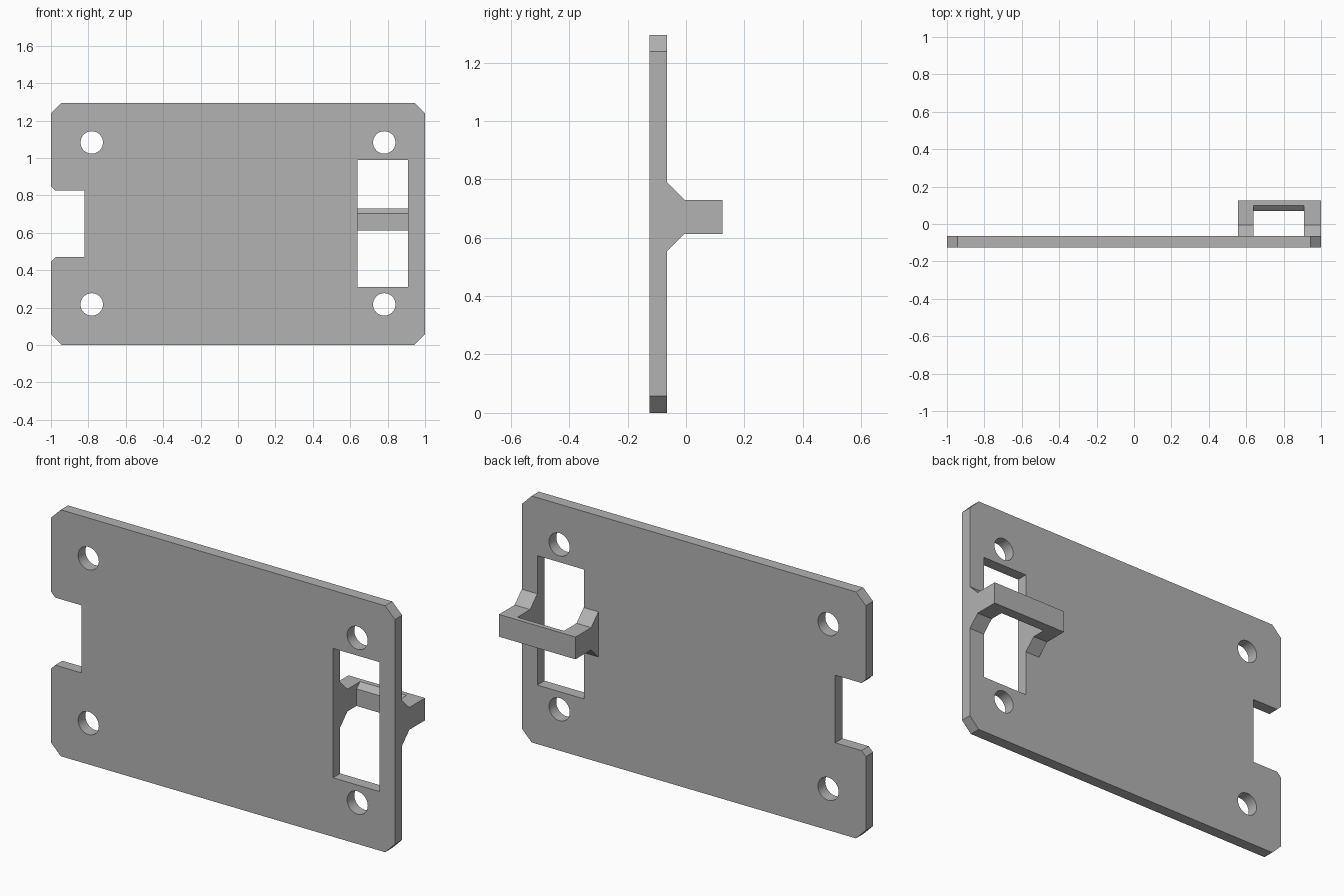
import bpy
import bmesh
from math import cos, sin, tau
from mathutils import Vector

cube = bpy.data.objects.get("Cube")
if cube:
    bpy.data.objects.remove(cube, do_unlink=True)

grey = bpy.data.materials.new("plain grey")
grey.use_nodes = True
grey.diffuse_color = (0.45, 0.45, 0.45, 1)
grey.node_tree.nodes["Principled BSDF"].inputs["Base Color"].default_value = grey.diffuse_color


def extrude_profile(name, loops, place, offset):
    """Fill closed loops (outline first, then holes) and extrude them."""
    bm = bmesh.new()
    edges = []
    for loop in loops:
        verts = [bm.verts.new(place(a, b)) for a, b in loop]
        edges += [bm.edges.new((v, verts[i - 1])) for i, v in enumerate(verts)]
    if len(loops) == 1:
        bm.faces.new(verts)
    else:
        bmesh.ops.triangle_fill(bm, edges=edges, use_beauty=True)
    result = bmesh.ops.extrude_face_region(bm, geom=bm.faces[:], use_keep_orig=True)
    moved = [g for g in result["geom"] if isinstance(g, bmesh.types.BMVert)]
    bmesh.ops.translate(bm, verts=moved, vec=Vector(offset))
    bmesh.ops.recalc_face_normals(bm, faces=bm.faces[:])
    mesh = bpy.data.meshes.new(name)
    bm.to_mesh(mesh)
    bm.free()
    mesh.materials.append(grey)
    obj = bpy.data.objects.new(name, mesh)
    bpy.context.collection.objects.link(obj)
    return obj


def circle(x, z, r, n=48):
    return [(x + r * cos(tau * i / n), z + r * sin(tau * i / n)) for i in range(n)]


FRONT, BACK, REAR = -0.125, -0.065, 0.125
HEIGHT, CUT = 1.295, 0.057

# Plate: clipped corners, side notch, window and four screw holes
outline = [
    (-1 + CUT, 0), (1 - CUT, 0), (1, CUT), (1, HEIGHT - CUT),
    (1 - CUT, HEIGHT), (-1 + CUT, HEIGHT), (-1, HEIGHT - CUT),
    (-1, 0.85), (-0.975, 0.825), (-0.822, 0.825),
    (-0.822, 0.47), (-0.975, 0.47), (-1, 0.445), (-1, CUT),
]
window = [(0.64, 0.31), (0.91, 0.31), (0.91, 0.99), (0.64, 0.99)]
holes = [circle(x, z, 0.06) for x in (-0.782, 0.782) for z in (0.217, 1.083)]
plate = extrude_profile("plate", [outline, window] + holes,
                        lambda x, z: (x, FRONT, z), (0, BACK - FRONT, 0))

# Bridge arms: flared where they meet the plate
LOW, HIGH, FLARE = 0.613, 0.73, 0.06
arm = [(BACK, LOW - FLARE), (BACK + FLARE, LOW), (REAR, LOW),
       (REAR, HIGH), (BACK + FLARE, HIGH), (BACK, HIGH + FLARE)]
for name, x0, x1 in (("inner_arm", 0.555, 0.64), ("outer_arm", 0.91, 1.0)):
    extrude_profile(name, [arm], lambda y, z: (x0, y, z), (x1 - x0, 0, 0))

# Bridge bar: joins the arms, with its upper inner edge bevelled
bar = [(0.07, LOW), (REAR, LOW), (REAR, HIGH), (0.1, HIGH), (0.07, 0.703)]
extrude_profile("bridge_bar", [bar], lambda y, z: (0.64, y, z), (0.27, 0, 0))

# Round hole walls, sharp edges elsewhere
bpy.ops.object.select_all(action="DESELECT")
plate.select_set(True)
bpy.context.view_layer.objects.active = plate
bpy.ops.object.shade_smooth_by_angle()
